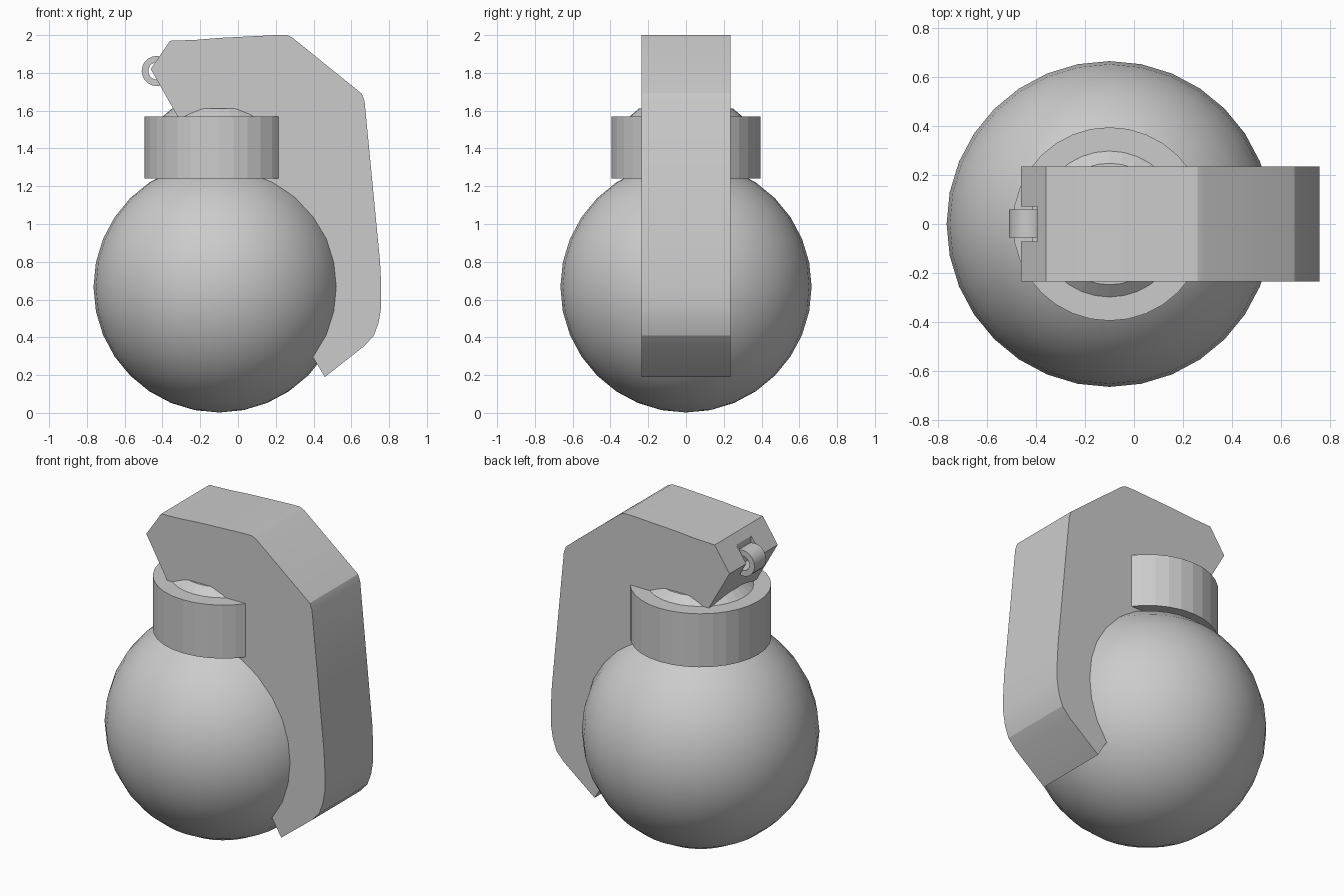
import bpy, bmesh, math

if "Cube" in bpy.data.objects:
    bpy.data.objects.remove(bpy.data.objects["Cube"])

CX = -0.1          # axis of the body and collar
BODY_Z, BODY_R = 0.667, 0.665


def finish(name, bm):
    bmesh.ops.recalc_face_normals(bm, faces=bm.faces)
    me = bpy.data.meshes.new(name)
    bm.to_mesh(me)
    bm.free()
    ob = bpy.data.objects.new(name, me)
    bpy.context.collection.objects.link(ob)
    return ob


def extrude_y(name, outline, y0, y1):
    """Prism with an (x, z) outline running from y0 to y1."""
    bm = bmesh.new()
    face = bm.faces.new([bm.verts.new((x, y0, z)) for x, z in outline])
    ext = bmesh.ops.extrude_face_region(bm, geom=[face])
    verts = [g for g in ext["geom"] if isinstance(g, bmesh.types.BMVert)]
    bmesh.ops.translate(bm, verts=verts, vec=(0, y1 - y0, 0))
    return finish(name, bm)


def revolve(name, profile, steps, centre, axis, closed=False):
    """Spin a list of (x, y, z) points about an axis through centre."""
    bm = bmesh.new()
    vs = [bm.verts.new(p) for p in profile]
    pairs = list(zip(vs, vs[1:])) + ([(vs[-1], vs[0])] if closed else [])
    edges = [bm.edges.new(p) for p in pairs]
    bmesh.ops.spin(bm, geom=vs + edges, cent=centre, axis=axis,
                   angle=math.tau, steps=steps)
    bmesh.ops.remove_doubles(bm, verts=bm.verts, dist=1e-4)
    return finish(name, bm)


def smooth(ob, angle):
    bpy.ops.object.select_all(action='DESELECT')
    ob.select_set(True)
    bpy.context.view_layer.objects.active = ob
    bpy.ops.object.shade_smooth_by_angle(angle=math.radians(angle))


# round body
bpy.ops.mesh.primitive_uv_sphere_add(segments=32, ring_count=16, radius=BODY_R,
                                     location=(CX, 0, BODY_Z))
body = bpy.context.object
body.name = "body"
smooth(body, 40)

# collar with a low chamfered cap on top
collar_profile = [(0, 1.24), (0.395, 1.24), (0.395, 1.57), (0.298, 1.57),
                  (0.248, 1.612), (0, 1.622)]
collar = revolve("collar", [(CX + r, 0, z) for r, z in collar_profile], 32,
                 (CX, 0, 0), (0, 0, 1))

# lever: outer edge, then an inner edge that hugs the inside of the body
outer = [(-0.32, 1.57), (-0.462, 1.82), (-0.36, 1.97), (-0.22, 1.975),
         (-0.1, 1.985), (0.2, 2.0), (0.26, 2.0), (0.29, 1.985),
         (0.655, 1.69), (0.67, 1.65), (0.752, 0.8), (0.758, 0.68),
         (0.758, 0.56), (0.745, 0.48), (0.72, 0.41), (0.67, 0.355),
         (0.46, 0.19), (0.40, 0.29)]
inner = []
for deg in range(-38, 71, 12):
    a = math.radians(deg)
    inner.append((CX + 0.58 * math.cos(a), BODY_Z + 0.58 * math.sin(a)))
inner += [(0.1, 1.5), (0.05, 1.565)]
lever = extrude_y("lever", outer + inner, -0.235, 0.235)

# notch in the lever nose for the pull eye
cutter = extrude_y("notch_cutter", [(-0.6, 1.74), (-0.395, 1.74),
                                    (-0.395, 2.1), (-0.6, 2.1)], -0.072, 0.072)
cutter.hide_render = True
mod = lever.modifiers.new("notch", 'BOOLEAN')
mod.operation = 'DIFFERENCE'
mod.solver = 'EXACT'
mod.object = cutter
bpy.context.view_layer.objects.active = lever
bpy.ops.object.modifier_apply(modifier=mod.name)
bpy.data.objects.remove(cutter)
smooth(lever, 20)

# pull eye set into the notch
ex, ez = -0.43, 1.81
eye_section = [(ex + r, y, ez) for r, y in
               ((0.045, -0.055), (0.08, -0.055), (0.08, 0.06), (0.045, 0.06))]
eye = revolve("pull_eye", eye_section, 20, (ex, 0, ez), (0, 1, 0), closed=True)
smooth(eye, 30)
